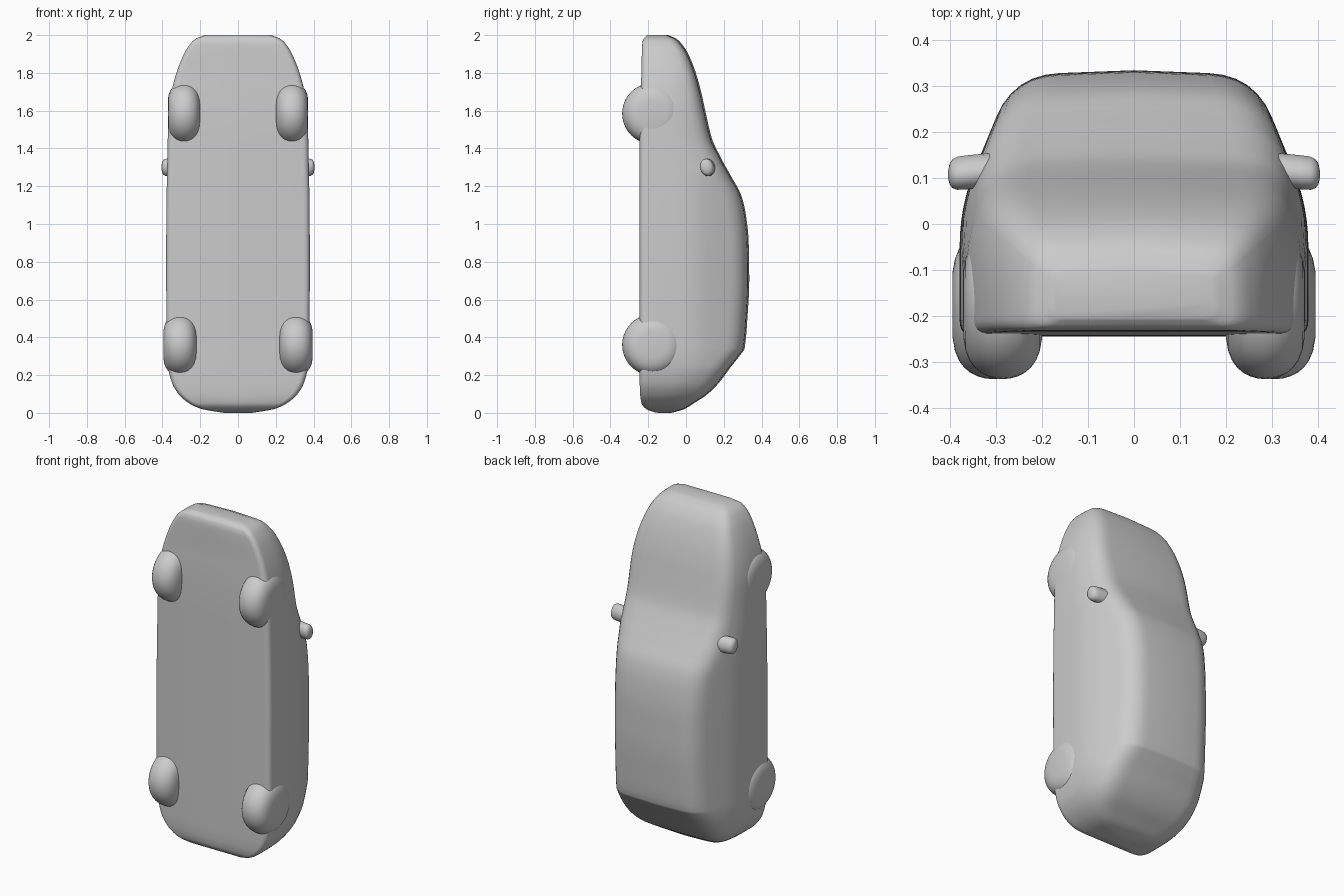
import bpy, bmesh, math
from mathutils import Vector

cube = bpy.data.objects.get("Cube")
if cube:
    bpy.data.objects.remove(cube, do_unlink=True)

grey = bpy.data.materials.new("plain grey")
grey.use_nodes = True
grey.diffuse_color = (0.6, 0.6, 0.6, 1)
grey.node_tree.nodes["Principled BSDF"].inputs["Base Color"].default_value = (0.6, 0.6, 0.6, 1)


def finish(name, bm, angle=40):
    bmesh.ops.recalc_face_normals(bm, faces=bm.faces)
    mesh = bpy.data.meshes.new(name)
    bm.to_mesh(mesh)
    bm.free()
    mesh.materials.append(grey)
    ob = bpy.data.objects.new(name, mesh)
    bpy.context.collection.objects.link(ob)
    bpy.ops.object.select_all(action='DESELECT')
    bpy.context.view_layer.objects.active = ob
    ob.select_set(True)
    bpy.ops.object.shade_smooth_by_angle(angle=math.radians(angle))
    return ob


def skin(bm, rings, caps=True):
    """Join closed rings of equal length with quads."""
    loops = [[bm.verts.new(p) for p in ring] for ring in rings]
    n = len(loops[0])
    for a, b in zip(loops, loops[1:]):
        for i in range(n):
            j = (i + 1) % n
            bm.faces.new((a[i], a[j], b[j], b[i]))
    if caps:
        bm.faces.new(loops[0])
        bm.faces.new(loops[-1])


def rounded(prev, corner, nxt, radius, steps=6):
    """Round one profile corner with a quadratic curve."""
    ends = []
    for q in (prev, nxt):
        d = q - corner
        ends.append(corner + d.normalized() * min(radius, d.length * 0.48))
    a, b = ends
    return [a * (1 - t) ** 2 + corner * 2 * t * (1 - t) + b * t * t
            for t in (i / steps for i in range(steps + 1))]


# Body stations: height, floor y, upper surface y, half width
STATIONS = [
    (0.004, -0.17, -0.06, 0.10), (0.02, -0.21, -0.01, 0.19), (0.05, -0.235, 0.04, 0.258),
    (0.10, -0.243, 0.115, 0.315), (0.16, -0.245, 0.175, 0.35), (0.24, -0.245, 0.235, 0.37),
    (0.31, -0.245, 0.29, 0.377), (0.34, -0.245, 0.31, 0.378), (0.50, -0.245, 0.325, 0.379),
    (0.70, -0.245, 0.335, 0.38), (0.90, -0.245, 0.332, 0.38), (1.05, -0.245, 0.317, 0.379),
    (1.15, -0.245, 0.293, 0.378), (1.25, -0.245, 0.24, 0.376), (1.35, -0.245, 0.185, 0.374),
    (1.45, -0.245, 0.138, 0.372), (1.60, -0.243, 0.102, 0.366), (1.70, -0.24, 0.08, 0.352),
    (1.80, -0.236, 0.052, 0.326), (1.90, -0.234, 0.012, 0.286), (1.95, -0.232, -0.02, 0.255),
    (1.98, -0.225, -0.05, 0.225), (2.0, -0.205, -0.095, 0.175)]


def section(z, floor, top, w):
    belt = min(0.04, floor + 0.6 * (top - floor))
    top_w = w * (1 - 0.31 * (top - belt) / 0.295)
    side = top - belt
    a, b = Vector((0, floor)), Vector((w, floor))
    c, d, e = Vector((w, belt)), Vector((top_w, top - 0.01)), Vector((0, top))
    half = [a] + rounded(a, b, c, 0.035) + rounded(b, c, d, 0.09)
    half += rounded(c, d, e, min(0.10, 0.04 + side * 0.3)) + [e]
    full = half + [Vector((-p.x, p.y)) for p in reversed(half[1:-1])]
    return [(p.x, p.y, z) for p in full]


def blend(p0, p1, p2, p3, t):
    """Smooth interpolation between stations, with limited slopes."""
    out = [p1[0] + (p2[0] - p1[0]) * t]
    h = p2[0] - p1[0]
    for k in range(1, 4):
        def slope(l, m, r):
            if l is m or r is m:
                return (r[k] - l[k]) / (r[0] - l[0])
            s1, s2 = (m[k] - l[k]) / (m[0] - l[0]), (r[k] - m[k]) / (r[0] - m[0])
            return 2 * s1 * s2 / (s1 + s2) if s1 * s2 > 0 else 0
        m1, m2 = slope(p0, p1, p2) * h, slope(p1, p2, p3) * h
        out.append((2*t**3 - 3*t*t + 1) * p1[k] + (t**3 - 2*t*t + t) * m1
                   + (3*t*t - 2*t**3) * p2[k] + (t**3 - t*t) * m2)
    return out


# Car body, lofted from tail (bottom) to nose (top)
rings = []
last = len(STATIONS) - 1
for i in range(last):
    quad = [STATIONS[max(i - 1, 0)], STATIONS[i], STATIONS[i + 1], STATIONS[min(i + 2, last)]]
    rings += [section(*blend(*quad, s / 4)) for s in range(4)]
rings.append(section(*STATIONS[-1]))
x_min = [(p[0] * 0.7, -0.115 + (p[1] + 0.115) * 0.6, 0.0) for p in rings[0]]
bm = bmesh.new()
skin(bm, [x_min] + rings)
finish("car_body", bm, 60)


# Wheels: round-shouldered discs turned about the x axis
def wheel(name, x, z, width, radius, y=-0.176):
    bm = bmesh.new()
    rings = []
    for i in range(1, 16):
        a = math.pi * i / 16
        off = -math.cos(a) * width / 2
        r = radius * math.sin(a) ** 0.5
        rings.append([(x + off, y + r * math.cos(t), z + r * math.sin(t))
                      for t in (2 * math.pi * k / 40 for k in range(40))])
    skin(bm, rings)
    finish(name, bm, 60)


# Door mirrors: rounded pods on short stubs
def mirror(name, side):
    bm = bmesh.new()
    rings = []
    for x, r in ((0.29, 0.036), (0.34, 0.037), (0.365, 0.037), (0.385, 0.036),
                 (0.396, 0.031), (0.402, 0.022), (0.405, 0.008)):
        y = 0.115 - 0.1 * (x - 0.34)
        rings.append([(side * x, y + r * math.cos(t) - 0.12 * r * math.sin(t),
                       1.3 + 1.25 * r * math.sin(t))
                      for t in (2 * math.pi * k / 24 for k in range(24))])
    skin(bm, rings)
    finish(name, bm, 60)


for side, label in ((1, "left"), (-1, "right")):
    wheel("front_wheel_" + label, side * 0.286, 1.585, 0.175, 0.162)
    wheel("rear_wheel_" + label, side * 0.307, 0.36, 0.18, 0.162)
    mirror("door_mirror_" + label, side)
